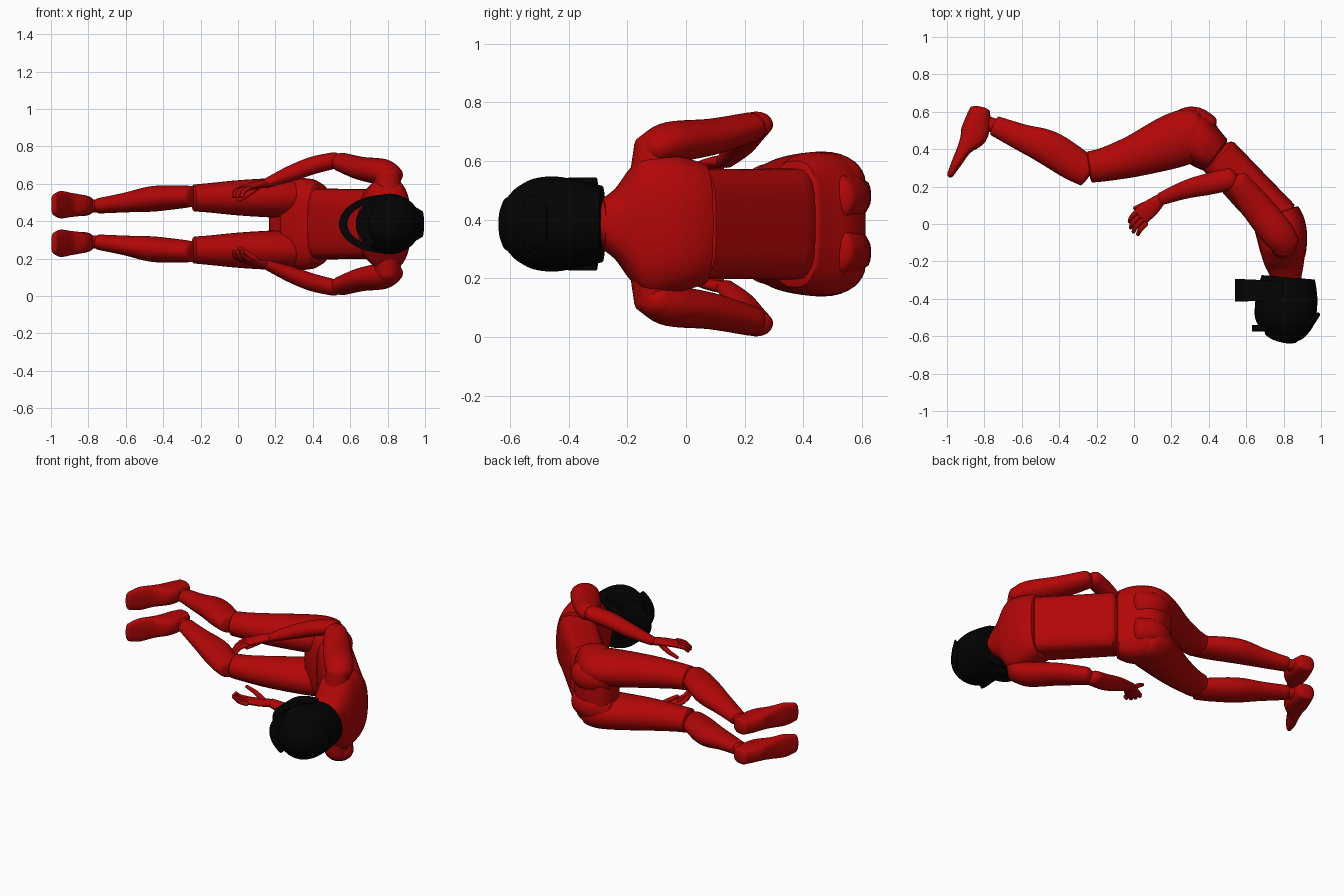
import bpy, bmesh, math
from mathutils import Vector

CZ = 0.385  # lateral symmetry plane of the reclining body


def material(name, col):
    m = bpy.data.materials.new(name)
    m.diffuse_color = (*col, 1)
    return m


RED = material("red_suit", (0.45, 0.002, 0.002))
BLACK = material("black_helmet", (0.001, 0.001, 0.001))


def finish(name, bm, mat, mirror):
    bmesh.ops.recalc_face_normals(bm, faces=bm.faces)
    me = bpy.data.meshes.new(name)
    bm.to_mesh(me)
    bm.free()
    ob = bpy.data.objects.new(name, me)
    bpy.context.collection.objects.link(ob)
    ob.location.z = CZ
    me.materials.append(mat)
    if mirror:
        mod = ob.modifiers.new("mirror", 'MIRROR')
        mod.use_axis = (False, False, True)
        mod.use_mirror_merge = False
    bpy.ops.object.select_all(action='DESELECT')
    ob.select_set(True)
    bpy.context.view_layer.objects.active = ob
    bpy.ops.object.shade_smooth_by_angle(angle=math.radians(40))
    return ob


def spline(secs, steps):
    """Catmull-Rom interpolation of whole cross-section records."""
    out = []
    for i in range(len(secs) - 1):
        p = [secs[max(i - 1, 0)], secs[i], secs[i + 1], secs[min(i + 2, len(secs) - 1)]]
        for k in range(steps):
            t = k / steps
            out.append([0.5 * (2 * b + (c - a) * t + (2 * a - 5 * b + 4 * c - d) * t * t
                               + (3 * b - a - 3 * c + d) * t ** 3) for a, b, c, d in zip(*p)])
    return out + [list(secs[-1])]


def loft(name, secs, caps=(0.02, 0.02), power=2.0, mat=RED, mirror=False, sides=32, steps=5):
    """secs: (x, y, z, half depth, half width); caps: dome height at each end."""
    recs = spline(secs, steps)
    pts = [Vector((r[0], r[1], r[2] - CZ)) for r in recs]
    n = len(pts)
    tans = [(pts[min(i + 1, n - 1)] - pts[max(i - 1, 0)]).normalized() for i in range(n)]
    rings = [(pts[i], tans[i], recs[i][3], recs[i][4]) for i in range(n)]
    dome = [(math.sin(a), math.cos(a)) for a in (0.4, 0.8, 1.15, 1.4)]
    p, t, a, b = rings[0]
    first = [(p - t * caps[0] * s, t, a * c, b * c) for s, c in reversed(dome)] if caps[0] else []
    p, t, a, b = rings[-1]
    last = [(p + t * caps[1] * s, t, a * c, b * c) for s, c in dome] if caps[1] else []
    bm = bmesh.new()
    loops = []
    for p, t, a, b in first + rings + last:
        w = (Vector((0, 0, 1)) - t * t.z).normalized()
        d = w.cross(t)
        loop = []
        for k in range(sides):
            q = math.tau * k / sides
            c, s = math.cos(q), math.sin(q)
            u = math.copysign(abs(c) ** (2 / power), c)
            v = math.copysign(abs(s) ** (2 / power), s)
            loop.append(bm.verts.new(p + d * a * u + w * b * v))
        loops.append(loop)
    for r0, r1 in zip(loops, loops[1:]):
        for k in range(sides):
            j = (k + 1) % sides
            bm.faces.new((r0[k], r0[j], r1[j], r1[k]))
    bm.faces.new(loops[0])
    bm.faces.new(loops[-1])
    return finish(name, bm, mat, mirror)


def arc_bar(name, cx, outer, inner, front, side, span):
    """Curved bar around the helmet front; (y0, y1) goes from side to front values."""
    bm = bmesh.new()
    prev = None
    steps = 32
    for k in range(steps + 1):
        q = math.pi + span * (k / steps - 0.5)
        f = math.cos(q - math.pi)
        y0, y1 = (s + (t - s) * f for s, t in zip(side, front))
        ring = [bm.verts.new((cx + r[0] * math.cos(q), y, r[1] * math.sin(q)))
                for r, y in ((outer, y0), (outer, y1), (inner, y1), (inner, y0))]
        if prev:
            for j in range(4):
                bm.faces.new((prev[j], prev[(j + 1) % 4], ring[(j + 1) % 4], ring[j]))
        else:
            bm.faces.new(ring)
        prev = ring
    bm.faces.new(prev)
    return finish(name, bm, BLACK, False)


# helmet shell, chin bar, visor peak and rear lip
loft("helmet_shell", [(0.825, -0.285, CZ, 0.143, 0.130), (0.818, -0.37, CZ, 0.162, 0.150),
                      (0.812, -0.45, CZ, 0.166, 0.162), (0.803, -0.52, CZ, 0.158, 0.154),
                      (0.795, -0.57, CZ, 0.130, 0.128), (0.787, -0.602, CZ, 0.092, 0.095)],
     caps=(0, 0.03), mat=BLACK)
arc_bar("helmet_chin_bar", 0.80, (0.26, 0.158), (0.215, 0.125),
        (-0.415, -0.295), (-0.40, -0.305), math.pi)
arc_bar("helmet_visor_peak", 0.80, (0.170, 0.150), (0.10, 0.10),
        (-0.575, -0.54), (-0.56, -0.55), 2.0)
loft("helmet_rear_lip", [(0.93, -0.535, CZ, 0.03, 0.10), (0.985, -0.482, CZ, 0.012, 0.07)],
     caps=(0, 0.008), mat=BLACK)

# neck, chest, waist, pelvis
loft("neck", [(0.81, -0.36, CZ, 0.08, 0.075), (0.81, -0.24, CZ, 0.088, 0.085)], caps=(0, 0))
loft("chest", [(0.818, -0.285, CZ, 0.080, 0.085), (0.810, -0.235, CZ, 0.098, 0.125),
               (0.802, -0.185, CZ, 0.113, 0.195), (0.798, -0.13, CZ, 0.126, 0.245),
               (0.789, -0.05, CZ, 0.136, 0.236), (0.774, 0.01, CZ, 0.135, 0.222),
               (0.760, 0.055, CZ, 0.125, 0.208)], caps=(0, 0.008), power=2.6)
loft("waist", [(0.775, 0.02, CZ, 0.118, 0.187), (0.63, 0.17, CZ, 0.118, 0.187),
               (0.455, 0.36, CZ, 0.112, 0.190)], caps=(0.01, 0.04), power=3.6)
loft("pelvis", [(0.435, 0.37, CZ, 0.105, 0.215), (0.375, 0.415, CZ, 0.122, 0.243),
                (0.295, 0.485, CZ, 0.134, 0.238), (0.22, 0.51, CZ, 0.09, 0.18)],
     caps=(0.018, 0.05), power=2.8)

# buttocks and legs
loft("buttocks", [(0.40, 0.50, 0.475, 0.08, 0.085), (0.31, 0.53, 0.475, 0.099, 0.095),
                  (0.22, 0.49, 0.49, 0.09, 0.09)], caps=(0.03, 0.04), mirror=True)
loft("thighs", [(0.34, 0.490, 0.525, 0.128, 0.100), (0.28, 0.470, 0.525, 0.145, 0.107),
                (0.18, 0.432, 0.525, 0.142, 0.105), (0.0, 0.363, 0.525, 0.112, 0.094),
                (-0.15, 0.32, 0.525, 0.091, 0.079), (-0.235, 0.305, 0.524, 0.084, 0.072)],
     caps=(0.06, 0.012), mirror=True)
loft("shins", [(-0.245, 0.275, 0.533, 0.080, 0.056), (-0.33, 0.328, 0.528, 0.092, 0.063),
               (-0.46, 0.408, 0.519, 0.093, 0.068), (-0.60, 0.463, 0.500, 0.072, 0.053),
               (-0.745, 0.525, 0.482, 0.054, 0.041)], caps=(0.015, 0.01), mirror=True)
loft("ankles", [(-0.72, 0.52, 0.482, 0.035, 0.034), (-0.82, 0.545, 0.482, 0.045, 0.036)],
     mirror=True)
loft("feet", [(-0.823, 0.61, 0.483, 0.055, 0.050), (-0.836, 0.55, 0.483, 0.068, 0.055),
              (-0.858, 0.475, 0.485, 0.073, 0.058), (-0.905, 0.405, 0.487, 0.040, 0.066),
              (-0.947, 0.33, 0.488, 0.028, 0.073), (-0.980, 0.268, 0.488, 0.018, 0.058)],
     caps=(0.018, 0.02), power=2.7, mirror=True)

# arms
loft("shoulders", [(0.80, -0.115, 0.56, 0.075, 0.075), (0.80, -0.110, 0.655, 0.066, 0.066)],
     caps=(0, 0.038), mirror=True)
loft("upper_arms", [(0.815, -0.110, 0.645, 0.075, 0.058), (0.768, -0.05, 0.664, 0.088, 0.070),
                    (0.66, 0.085, 0.682, 0.084, 0.062), (0.555, 0.220, 0.715, 0.067, 0.051)],
     caps=(0.05, 0.04), mirror=True)
loft("forearms", [(0.515, 0.240, 0.725, 0.058, 0.044), (0.40, 0.214, 0.698, 0.058, 0.047),
                  (0.28, 0.185, 0.654, 0.049, 0.042), (0.145, 0.135, 0.600, 0.034, 0.025)],
     caps=(0.04, 0.01), mirror=True)

# hands: palm, four curled fingers, thumb
loft("palms", [(0.145, 0.135, 0.600, 0.030, 0.022), (0.10, 0.095, 0.594, 0.044, 0.020),
               (0.04, 0.045, 0.578, 0.050, 0.016)], caps=(0.01, 0.015), mirror=True, sides=20)
for i in range(4):
    f = i / 3
    x, y = 0.02 + 0.045 * f, 0.070 - 0.068 * f
    tip = 0.010 * math.sin(math.pi * f)
    loft("fingers_%d" % (i + 1),
         [(x, y, 0.578, 0.014, 0.013), (x - 0.032 - tip, y - 0.032 - tip, 0.562, 0.013, 0.012),
          (x - 0.044 - tip, y - 0.058 - tip, 0.533, 0.010, 0.010)],
         caps=(0.008, 0.008), mirror=True, sides=12, steps=3)
loft("thumbs", [(0.105, 0.115, 0.585, 0.018, 0.016), (0.055, 0.105, 0.545, 0.014, 0.014),
                (0.005, 0.085, 0.512, 0.010, 0.010)], caps=(0.008, 0.01), mirror=True, sides=12)
